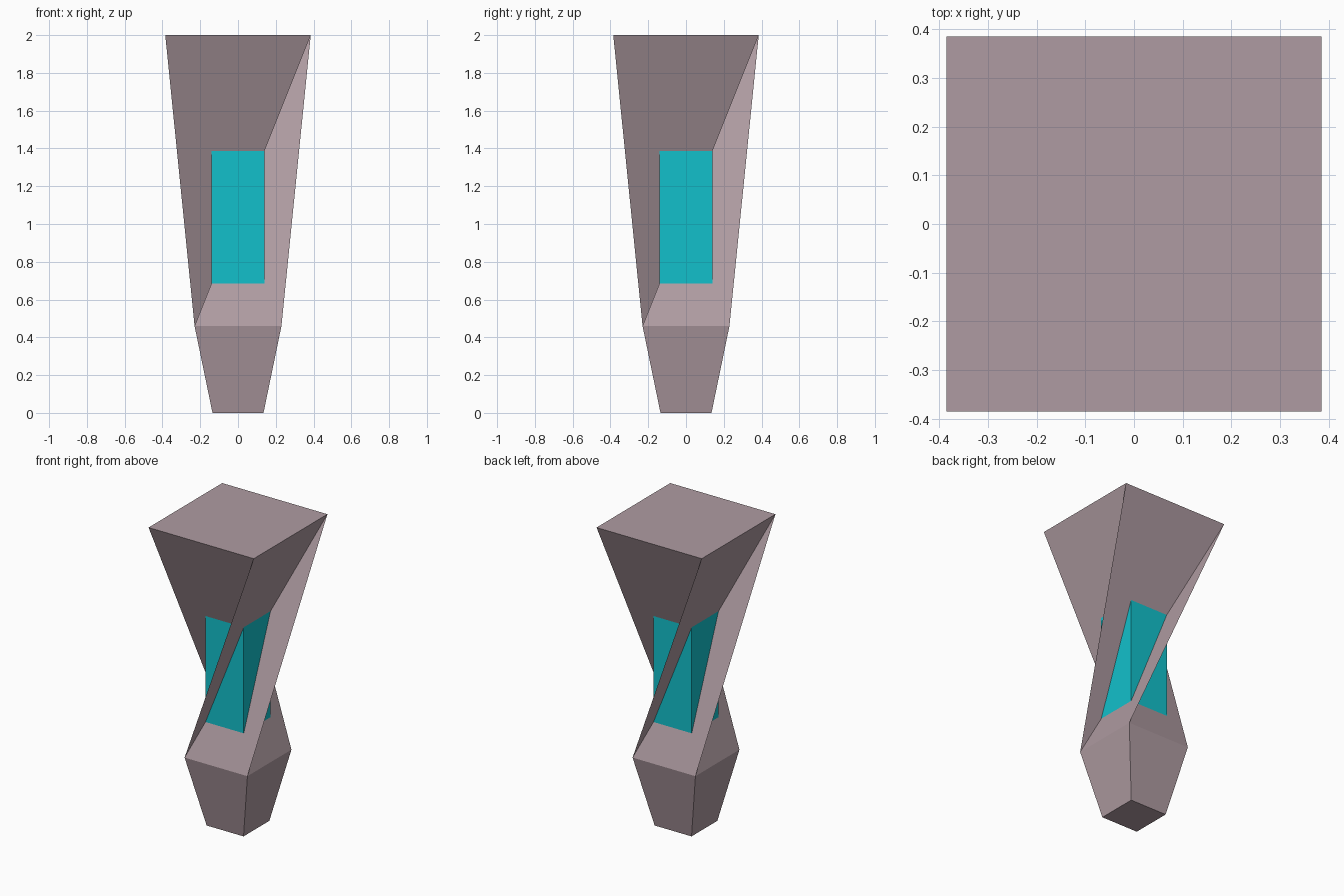
import bpy, bmesh

if "Cube" in bpy.data.objects:
    bpy.data.objects.remove(bpy.data.objects["Cube"])


def material(name, color):
    m = bpy.data.materials.new(name)
    m.diffuse_color = color
    m.use_nodes = True
    m.node_tree.nodes["Principled BSDF"].inputs["Base Color"].default_value = m.diffuse_color
    return m


def square(bm, half, z, turn=0):
    """Square ring of four vertices, shifted round by quarter turns."""
    corners = [(-1, -1), (1, -1), (1, 1), (-1, 1)]
    return [bm.verts.new((half * x, half * y, z))
            for x, y in corners[turn:] + corners[:turn]]


def finish(bm, name, mat):
    mesh = bpy.data.meshes.new(name)
    bm.to_mesh(mesh)
    bm.free()
    mesh.materials.append(mat)
    obj = bpy.data.objects.new(name, mesh)
    bpy.context.collection.objects.link(obj)
    return obj


# twisted pillar: tapered foot, then a quarter-turn twist up to the wide top
bm = bmesh.new()
foot = square(bm, 0.135, 0)
collar = square(bm, 0.23, 0.46)
top = square(bm, 0.385, 2.0, turn=1)
bm.faces.new(foot[::-1])
bm.faces.new(top)
for i in range(4):
    j = (i + 1) % 4
    bm.faces.new((foot[i], foot[j], collar[j], collar[i]))
    bm.faces.new((collar[i], collar[j], top[j]))
    bm.faces.new((collar[i], top[j], top[i]))
finish(bm, "twisted_pillar", material("stone", (0.43, 0.33, 0.36, 1)))

# glowing core: upright block held in the pinched middle
bm = bmesh.new()
low = square(bm, 0.14, 0.68)
high = square(bm, 0.14, 1.40)
bm.faces.new(low[::-1])
bm.faces.new(high)
for i in range(4):
    j = (i + 1) % 4
    bm.faces.new((low[i], low[j], high[j], high[i]))
finish(bm, "core_block", material("teal", (0.006, 0.53, 0.6, 1)))
